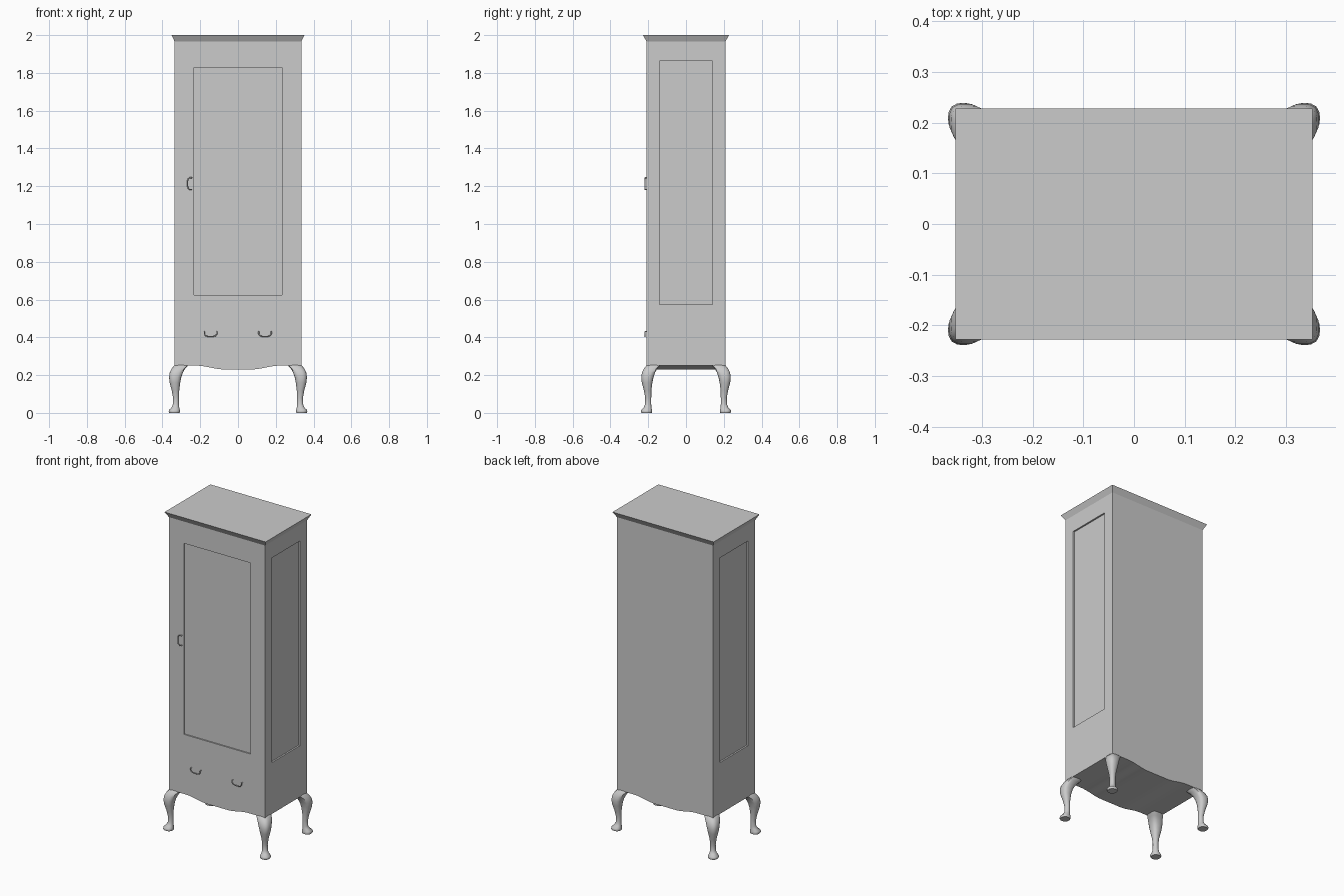
import bpy, bmesh, math

if "Cube" in bpy.data.objects:
    bpy.data.objects.remove(bpy.data.objects["Cube"])

W, D = 0.335, 0.208          # half width and half depth of the case
Z0, Z1 = 0.25, 1.965


def obj_from_bm(name, bm):
    bmesh.ops.recalc_face_normals(bm, faces=bm.faces)
    me = bpy.data.meshes.new(name)
    bm.to_mesh(me)
    bm.free()
    ob = bpy.data.objects.new(name, me)
    bpy.context.collection.objects.link(ob)
    return ob


def loft(name, rings):
    bm = bmesh.new()
    loops = [[bm.verts.new(p) for p in r] for r in rings]
    n = len(rings[0])
    for a, b in zip(loops, loops[1:]):
        for i in range(n):
            j = (i + 1) % n
            bm.faces.new((a[i], a[j], b[j], b[i]))
    bm.faces.new(loops[0])
    bm.faces.new(loops[-1])
    return obj_from_bm(name, bm)


def select(ob):
    bpy.ops.object.select_all(action='DESELECT')
    ob.select_set(True)
    bpy.context.view_layer.objects.active = ob


def smooth(ob, angle=40):
    select(ob)
    bpy.ops.object.shade_smooth_by_angle(angle=math.radians(angle))


def rect(x0, x1, y0, y1, z):
    return [(x0, y0, z), (x1, y0, z), (x1, y1, z), (x0, y1, z)]


def cut(target, x0, x1, y0, y1, z0, z1):
    cutter = loft("cutter", [rect(x0, x1, y0, y1, z0), rect(x0, x1, y0, y1, z1)])
    cutter.hide_render = True
    mod = target.modifiers.new("recess", 'BOOLEAN')
    mod.operation, mod.solver, mod.object = 'DIFFERENCE', 'EXACT', cutter
    select(target)
    bpy.ops.object.modifier_apply(modifier=mod.name)
    bpy.data.objects.remove(cutter)


# Case: front profile with wavy apron, extruded through the depth
def apron_z(x):
    t = min(max((abs(x) - 0.07) / 0.15, 0), 1)
    return 0.23 + 0.02 * (1 - math.cos(math.pi * t)) / 2


N = 32
profile = [(-W + 2 * W * i / N, apron_z(-W + 2 * W * i / N)) for i in range(N + 1)]
profile += [(W, Z1), (-W, Z1)]
case = loft("cabinet_case", [[(x, y, z) for x, z in profile] for y in (-D, D)])

# Recessed door panel and side panels
cut(case, -0.232, 0.232, -D - 0.1, -D + 0.008, 0.625, 1.828)
for s in (-1, 1):
    xs = sorted((s * (W - 0.01), s * (W + 0.1)))
    cut(case, xs[0], xs[1], -0.14, 0.14, 0.573, 1.862)
smooth(case, 25)

# Flared crown
loft("crown_moulding", [rect(-W, W, -D, D, Z1), rect(-0.352, 0.352, -0.228, 0.228, 2.0)])

# Cabriole legs: height, outer x, inner x, squareness of the section
SECTIONS = [
    (0.256, 0.333, 0.263, 5), (0.247, 0.341, 0.268, 4.5), (0.235, 0.351, 0.279, 4),
    (0.215, 0.361, 0.291, 3.4), (0.19, 0.365, 0.300, 3), (0.16, 0.362, 0.306, 2.6),
    (0.12, 0.351, 0.311, 2.3), (0.08, 0.344, 0.312, 2), (0.045, 0.345, 0.312, 2),
    (0.028, 0.352, 0.311, 2.2), (0.016, 0.365, 0.308, 2.5), (0.006, 0.367, 0.307, 2.5),
    (0.0, 0.364, 0.309, 2.5)]


def leg_ring(z, xo, xi, p, sx, sy):
    c, r = (xo + xi) / 2, (xo - xi) / 2
    ring = []
    for i in range(16):
        a = 2 * math.pi * i / 16
        u, v = math.cos(a), math.sin(a)
        k = r / (abs(u) ** p + abs(v) ** p) ** (1 / p)
        ring.append((sx * (c + k * u), sy * (c - 0.128 + k * v), z))
    return ring


for sy, depth in ((-1, "front"), (1, "back")):
    for sx, side in ((-1, "left"), (1, "right")):
        smooth(loft(f"{depth}_{side}_leg", [leg_ring(*s, sx, sy) for s in SECTIONS]), 50)


# Bail handles: a bent rod whose ends run into the case
def bail(name, a, b, sag):
    (ax, az), (bx, bz) = a, b
    pts = []
    for t, k, y in ((0, 0, 0.002), (0, 0, -0.008), (0, 0.5, -0.009), (0.12, 0.9, -0.009),
                    (0.3, 1, -0.009), (0.7, 1, -0.009), (0.88, 0.9, -0.009),
                    (1, 0.5, -0.009), (1, 0, -0.008), (1, 0, 0.002)):
        pts.append((ax + (bx - ax) * t + sag[0] * k, -D + y, az + (bz - az) * t + sag[1] * k))
    cu = bpy.data.curves.new(name, 'CURVE')
    cu.dimensions = '3D'
    cu.bevel_depth, cu.bevel_resolution, cu.use_fill_caps = 0.003, 2, True
    sp = cu.splines.new('POLY')
    sp.points.add(len(pts) - 1)
    for q, co in zip(sp.points, pts):
        q.co = (*co, 1)
    ob = bpy.data.objects.new(name, cu)
    bpy.context.collection.objects.link(ob)
    select(ob)
    bpy.ops.object.convert(target='MESH')
    smooth(bpy.context.object, 50)


bail("door_handle", (-0.245, 1.245), (-0.245, 1.183), (-0.022, 0))
bail("left_drawer_handle", (-0.178, 0.43), (-0.112, 0.43), (0, -0.025))
bail("right_drawer_handle", (0.11, 0.43), (0.176, 0.43), (0, -0.025))
